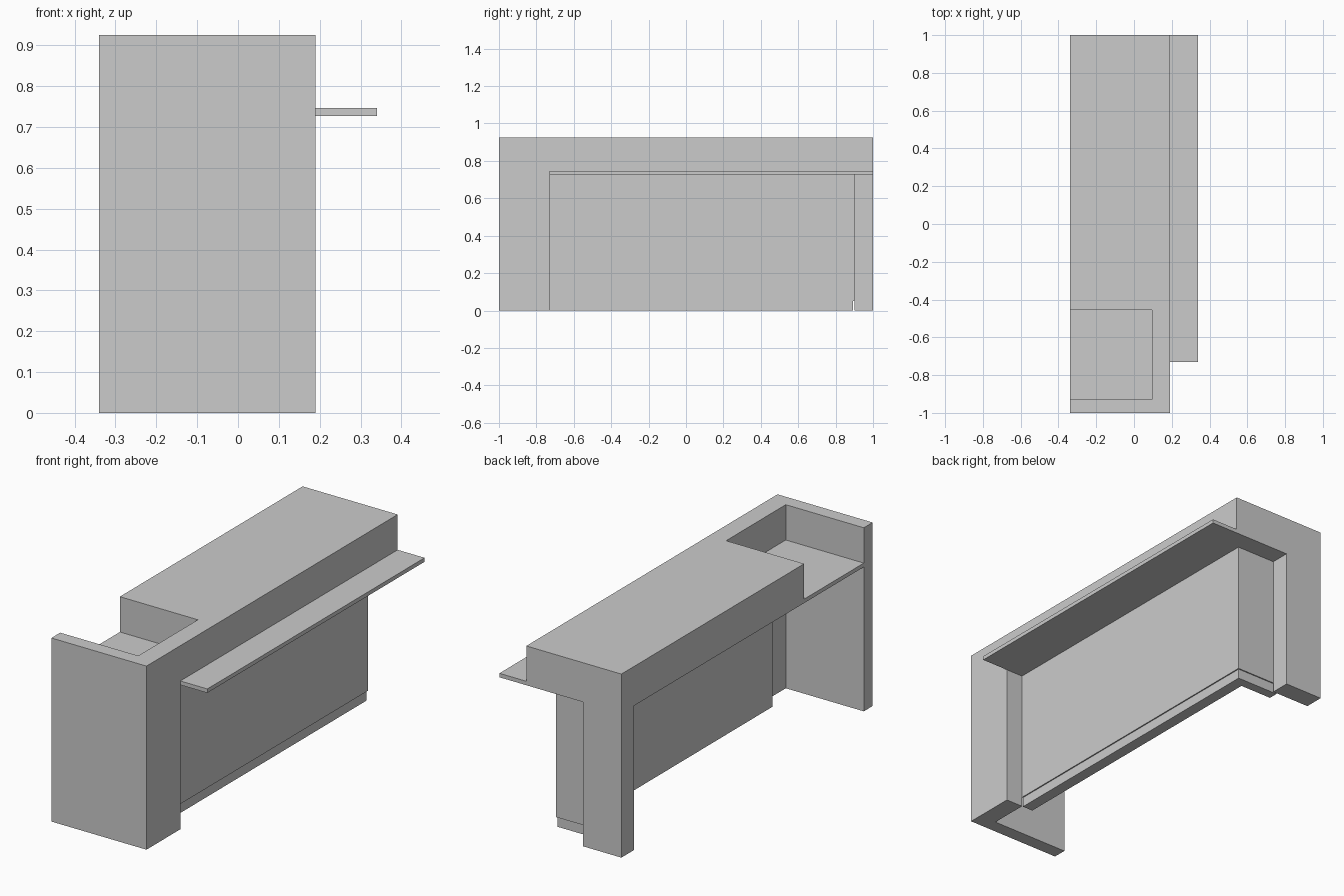
import bpy, bmesh

if "Cube" in bpy.data.objects:
    bpy.data.objects.remove(bpy.data.objects["Cube"])


def prism(name, outline, z0, z1):
    """Extrude an xy outline from z0 to z1."""
    bm = bmesh.new()
    base = bm.faces.new([bm.verts.new((x, y, z0)) for x, y in outline])
    top = bmesh.ops.extrude_face_region(bm, geom=[base])["geom"]
    verts = [g for g in top if isinstance(g, bmesh.types.BMVert)]
    bmesh.ops.translate(bm, vec=(0, 0, z1 - z0), verts=verts)
    bmesh.ops.recalc_face_normals(bm, faces=bm.faces)
    mesh = bpy.data.meshes.new(name)
    bm.to_mesh(mesh)
    bm.free()
    ob = bpy.data.objects.new(name, mesh)
    bpy.context.collection.objects.link(ob)
    return ob


def box(name, x0, x1, y0, y1, z0, z1):
    return prism(name, [(x0, y0), (x1, y0), (x1, y1), (x0, y1)], z0, z1)


def carve(target, *bounds):
    """Cut a box out of the target and discard the cutter."""
    cutter = box("cutter", *bounds)
    cutter.hide_render = True
    mod = target.modifiers.new("cut", "BOOLEAN")
    mod.operation = "DIFFERENCE"
    mod.solver = "EXACT"
    mod.object = cutter
    bpy.context.view_layer.objects.active = target
    bpy.ops.object.modifier_apply(modifier=mod.name)
    bpy.data.objects.remove(cutter)


LEFT, RIGHT, TOP = -0.34, 0.19, 0.925
UNDER, SHELF = 0.727, 0.747
PANEL, END = 0.095, 0.90

# Outer shell: end wall, corner column, deep counter and rear leg
shell = box("desk_shell", LEFT, RIGHT, -1, 1, 0, TOP)
carve(shell, -0.5, PANEL, -0.93, END, -0.1, UNDER)      # knee space
carve(shell, 0.0, 0.5, -0.73, 1.2, -0.1, UNDER)         # visitor side recess
carve(shell, -0.125, 0.5, 0.8, 1.2, -0.1, UNDER)        # open rear corner
carve(shell, -0.5, PANEL, -0.93, -0.455, SHELF, 1.2)    # worktop notch

# Visitor shelf
box("visitor_shelf", RIGHT, 0.34, -0.73, 1, UNDER, SHELF)


# Recessed L-shaped panel standing on a slightly inset kick board
def panel_outline(inset):
    x, y = PANEL - inset, END - inset
    return [(0.03, -0.73), (x, -0.73), (x, y), (-0.15, y), (-0.15, 0.845), (0.03, 0.845)]


prism("recessed_panel", panel_outline(0), 0.05, UNDER)
prism("kick_board", panel_outline(0.006), 0, 0.05)
